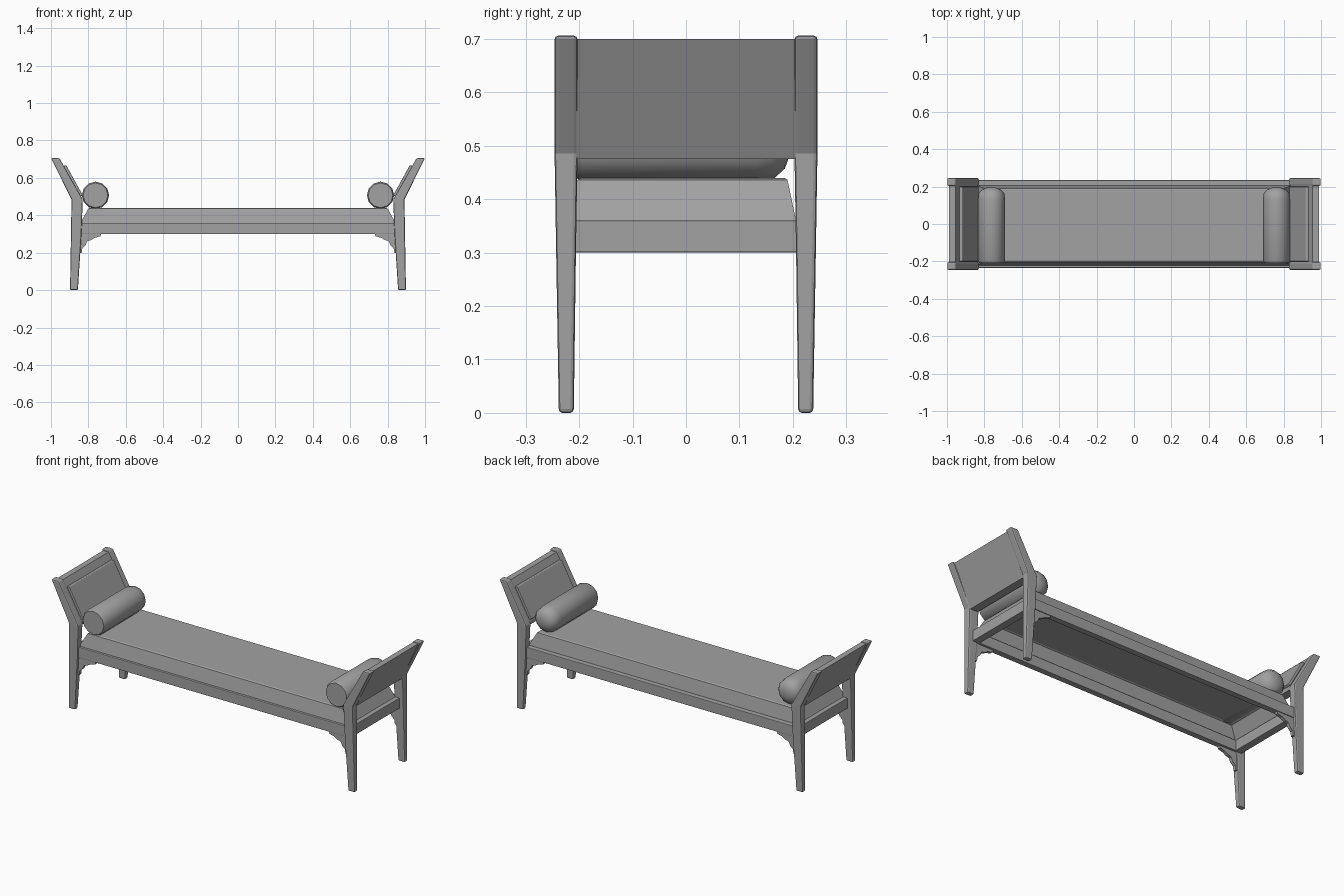
import bpy, bmesh, math
from mathutils import Matrix

cube = bpy.data.objects.get("Cube")
if cube:
    bpy.data.objects.remove(cube, do_unlink=True)

grey = bpy.data.materials.new("plain grey")
grey.use_nodes = True
grey.diffuse_color = (0.36, 0.36, 0.36, 1)
grey.node_tree.nodes["Principled BSDF"].inputs["Base Color"].default_value = (0.36, 0.36, 0.36, 1)


def finish(name, bm, bevel=0, mirror=(False, False), smooth=False):
    """Turn a bmesh into an object, then bevel and mirror it."""
    bmesh.ops.recalc_face_normals(bm, faces=bm.faces[:])
    mesh = bpy.data.meshes.new(name)
    bm.to_mesh(mesh)
    bm.free()
    mesh.materials.append(grey)
    obj = bpy.data.objects.new(name, mesh)
    bpy.context.scene.collection.objects.link(obj)
    if bevel:
        mod = obj.modifiers.new("soft edges", "BEVEL")
        mod.width = bevel
        mod.segments = 2
        mod.limit_method = "ANGLE"
        mod.angle_limit = math.radians(40)
    if any(mirror):
        mod = obj.modifiers.new("mirror", "MIRROR")
        mod.use_axis = (mirror[0], mirror[1], False)
        mod.use_mirror_merge = False
    if smooth:
        bpy.ops.object.select_all(action="DESELECT")
        obj.select_set(True)
        bpy.context.view_layer.objects.active = obj
        bpy.ops.object.shade_smooth_by_angle(angle=math.radians(40))
    return obj


def loft(rings, caps=(True, True)):
    """Join rings of points with quads."""
    bm = bmesh.new()
    loops = [[bm.verts.new(p) for p in ring] for ring in rings]
    n = len(loops[0])
    for a, b in zip(loops, loops[1:]):
        for i in range(n):
            j = (i + 1) % n
            bm.faces.new((a[i], a[j], b[j], b[i]))
    if caps[0]:
        bm.faces.new(loops[0])
    if caps[1]:
        bm.faces.new(loops[-1])
    return bm


def rect(x0, x1, y0, y1, z):
    return [(x0, y0, z), (x1, y0, z), (x1, y1, z), (x0, y1, z)]


def extrude_y(profile, y0, y1):
    """Extrude an (x, z) profile along y."""
    return loft([[(x, y, z) for x, z in profile] for y in (y0, y1)])


BOTH = (True, True)
ENDS = (True, False)

# Tapered legs that flare outward above the knee
leg = [rect(0.856, 0.898, 0.210, 0.238, 0.0),
       rect(0.837, 0.893, 0.206, 0.243, 0.30),
       rect(0.830, 0.890, 0.203, 0.246, 0.485),
       rect(0.955, 1.0, 0.203, 0.246, 0.706)]
finish("leg", loft(leg), 0.007, BOTH)

# Seat frame
finish("long_rail", loft([rect(-0.85, 0.85, 0.200, 0.234, z) for z in (0.30, 0.36)]),
       0.003, (False, True))
finish("end_rail", loft([rect(0.825, 0.868, -0.21, 0.21, z) for z in (0.30, 0.36)]),
       0.003, ENDS)

# Seat cushion, open underneath
seat = [rect(-0.845, 0.845, -0.222, 0.207, 0.355),
        rect(-0.800, 0.800, -0.203, 0.190, 0.436),
        rect(-0.790, 0.790, -0.196, 0.184, 0.440)]
finish("seat_cushion", loft(seat, (False, True)))

# Slanted end panels with a raised pad on the inner face
panel = [(0.838, 0.475), (0.885, 0.475), (0.988, 0.70), (0.955, 0.70), (0.838, 0.493)]
finish("end_panel", extrude_y(panel, -0.205, 0.205), 0, ENDS)
pad = [(0.842, 0.50), (0.830, 0.507), (0.918, 0.667), (0.935, 0.664)]
finish("end_pad", extrude_y(pad, -0.2, 0.2), 0.003, ENDS)

# Bolsters: flat at the front, rounded at the back
SIDES = 12
rings = []
for y, r in ((-0.208, 0.066), (-0.195, 0.073), (0.13, 0.073),
             (0.165, 0.068), (0.185, 0.050), (0.195, 0.022)):
    rings.append([(0.762 + r * math.cos(math.tau * i / SIDES), y,
                   0.507 + r * math.sin(math.tau * i / SIDES)) for i in range(SIDES)])
finish("bolster", loft(rings), 0, ENDS, True)

# Scalloped corner brackets under the long rails
bracket = [(0.85, 0.305), (0.73, 0.305), (0.735, 0.288), (0.765, 0.280),
           (0.785, 0.268), (0.805, 0.262), (0.815, 0.240), (0.832, 0.225),
           (0.835, 0.200), (0.85, 0.198)]
finish("corner_bracket", extrude_y(bracket, 0.212, 0.230), 0, BOTH)
